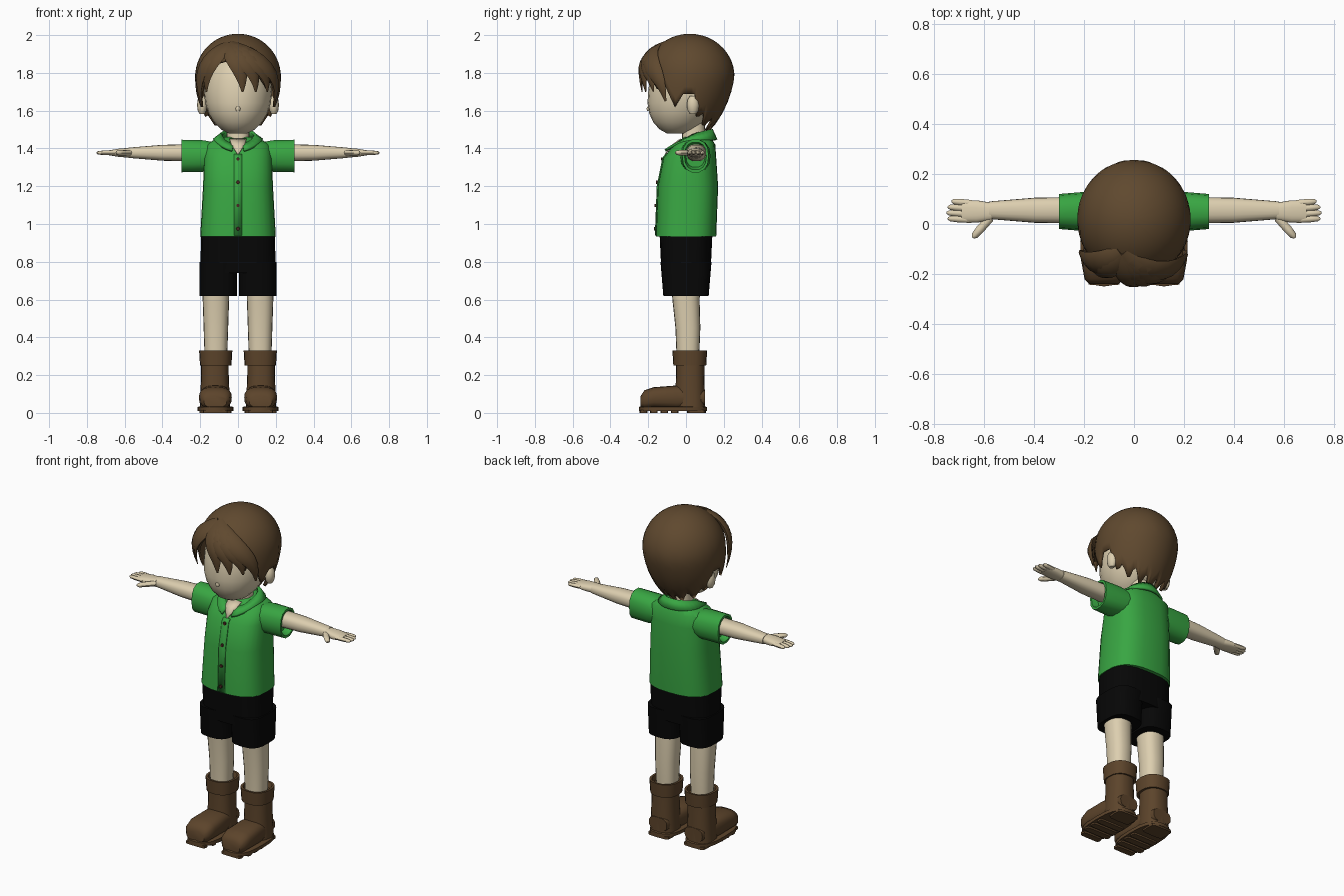
import bpy, bmesh
from math import sin, cos, pi, radians, sqrt
from mathutils import Vector

if "Cube" in bpy.data.objects:
    bpy.data.objects.remove(bpy.data.objects["Cube"])


def material(name, *colour):
    mat = bpy.data.materials.new(name)
    mat.use_nodes = True
    mat.diffuse_color = (*colour, 1)
    shader = mat.node_tree.nodes["Principled BSDF"]
    shader.inputs["Base Color"].default_value = (*colour, 1)
    return mat


SKIN = material("skin", .72, .62, .43)
HAIR = material("hair_brown", .115, .066, .028)
BOOT = material("boot_brown", .108, .058, .024)
GREEN = material("shirt_green", .04, .38, .055)
BLACK = material("shorts_black", .002, .002, .002)
BUTTON = material("button_red_brown", .07, .02, .015)


def make(name, verts, faces, mat, thick=0):
    bm = bmesh.new()
    bverts = [bm.verts.new(v) for v in verts]
    for face in faces:
        bm.faces.new([bverts[i] for i in face])
    bmesh.ops.recalc_face_normals(bm, faces=bm.faces)
    mesh = bpy.data.meshes.new(name)
    bm.to_mesh(mesh)
    bm.free()
    mesh.materials.append(mat)
    obj = bpy.data.objects.new(name, mesh)
    bpy.context.collection.objects.link(obj)
    if thick:
        solid = obj.modifiers.new("thickness", "SOLIDIFY")
        solid.thickness, solid.offset = thick, 0
    bpy.ops.object.select_all(action="DESELECT")
    obj.select_set(True)
    bpy.context.view_layer.objects.active = obj
    bpy.ops.object.shade_smooth_by_angle(angle=radians(45))


def grid_faces(rows, columns, closed=True):
    steps = columns if closed else columns - 1
    return [(r * columns + i, r * columns + (i + 1) % columns,
             (r + 1) * columns + (i + 1) % columns, (r + 1) * columns + i)
            for r in range(rows - 1) for i in range(steps)]


def tube(name, rings, mat):
    """Skin a stack of rings and cap both ends."""
    size = len(rings[0])
    last = (len(rings) - 1) * size
    caps = [tuple(range(size)), tuple(range(last, last + size))]
    make(name, [v for ring in rings for v in ring], grid_faces(len(rings), size) + caps, mat)


def loft(name, axis, centre, sections, mat, side=1, sides=20, power=2.4):
    """Rounded sections (position, half size, half size, optional shift) along an axis."""
    rings = []
    for place, half_a, half_b, *shift in sections:
        ring = []
        for i in range(sides):
            turn = 2 * pi * i / sides
            u, v = [(1 if k > 0 else -1) * abs(k) ** (2 / power) for k in (cos(turn), sin(turn))]
            a = centre[0] + half_a * u
            b = centre[1] + half_b * v + sum(shift)
            x, y, z = {"x": (place, a, b), "y": (a, place, b), "z": (a, b, place)}[axis]
            ring.append((x * side, y, z))
        rings.append(ring)
    tube(name, rings, mat)


def ball(name, centre, radii, mat, side=1, chin=0, sides=24):
    """Ellipsoid whose lower half can lean forward."""
    rings = []
    for r in range(1, sides // 2):
        tilt = pi * r / (sides // 2)
        lean = chin * max(0, -cos(tilt))
        ring = []
        for i in range(sides):
            turn = 2 * pi * i / sides
            unit = (sin(tilt) * cos(turn), sin(tilt) * sin(turn), cos(tilt))
            x, y, z = [c + k * u for c, k, u in zip(centre, radii, unit)]
            ring.append((x * side, y - lean, z))
        rings.append(ring)
    tube(name, rings, mat)


def sweep(name, path, mat, sides=8):
    """Flat tapered strand; path holds (point, outward, half width, half thickness)."""
    rings = []
    for i, (point, outward, width, thick) in enumerate(path):
        along = path[min(i + 1, len(path) - 1)][0] - path[max(i - 1, 0)][0]
        across = along.cross(outward).normalized()
        out = across.cross(along).normalized()
        turns = [2 * pi * k / sides for k in range(sides)]
        rings.append([point + across * width * cos(t) + out * thick * sin(t) for t in turns])
    tube(name, rings, mat)


def lerp(table, t):
    """Row values of a table sorted by its first column."""
    for low, high in zip(table, table[1:]):
        if t <= high[0]:
            blend = (t - low[0]) / (high[0] - low[0])
            return [a + (b - a) * blend for a, b in zip(low[1:], high[1:])]


# Head, nose and neck
ball("head", (0, -.01, 1.7), (.18, .19, .23), SKIN, chin=.04)
ball("nose", (0, -.195, 1.61), (.014, .014, .016), SKIN, sides=8)
loft("neck", "z", (0, .04), [(1.38, .07, .07), (1.45, .06, .06), (1.54, .06, .06)], SKIN)

# Hair: a dome that tapers to the nape
CROWN, WIDEST = 2, 1.78


def on_head(degrees, z, lift=0):
    drop = max(0, WIDEST - z)
    reach = (z - WIDEST) / (CROWN - WIDEST) if z > WIDEST else drop / .36
    scale = sqrt(max(.001, 1 - reach * reach))
    turn = radians(degrees)
    return Vector(((.22 * scale + lift) * sin(turn),
                   .02 - .15 * drop - (.23 * scale + lift) * cos(turn), z))


HEM = [(0, 1.88), (30, 1.85), (60, 1.72), (75, 1.62), (85, 1.69), (100, 1.69),
       (110, 1.57), (180, 1.5)]


def hem_height(degrees):
    height = lerp(HEM, abs(degrees))[0]
    if abs(degrees) > 110:
        height += .03 * cos(radians(degrees * 15))
    return height - (.07 if -10 < degrees < 50 else 0)


COLUMNS, ROWS = 72, 16
hair = [on_head(d, CROWN - (CROWN - hem_height(d)) * (r / ROWS) ** 2)
        for r in range(ROWS + 1) for d in [360 * c / COLUMNS - 180 for c in range(COLUMNS)]]
make("hair_dome", hair, grid_faces(ROWS + 1, COLUMNS) + [tuple(range(COLUMNS))], HAIR, .014)

# Fringe locks fan out from a side parting
PARTING, STEPS = -20, 10
for number, tip in enumerate((6, 24, 42, 62, -46, -62)):
    start, bend = (PARTING, 1.95), (tip * .8, 1.89)
    end = (tip, 1.65 if abs(tip) > 60 else 1.7)
    path = []
    for i in range(STEPS):
        t = i / (STEPS - 1)
        degrees, z = [(1 - t) ** 2 * a + 2 * t * (1 - t) * b + t * t * c
                      for a, b, c in zip(start, bend, end)]
        point = on_head(degrees, z, .03 * sin(pi * t * .8))
        taper = max(.06, sin(pi * (.25 + .72 * t)))
        path.append((point, point - Vector((0, 0, 1.7)), .055 * taper, .02 * taper))
    sweep(f"fringe_lock_{number}", path, HAIR)

# Shirt body
TORSO = [(.935, .2, .16, 0), (1.2, .185, .16, .01), (1.35, .18, .14, .02),
         (1.42, .17, .11, .045), (1.46, .1, .07, .06)]
loft("shirt_body", "z", (0, 0), TORSO, GREEN, sides=28, power=2.7)


def shirt_front(z):
    width, depth, shift = lerp(TORSO, z)
    return shift - depth


def front_strip(name, heights, widths, lift, mat):
    """Thin plate that follows the shirt front."""
    points = [(x, shirt_front(z) - lift, z)
              for z, w in zip(heights, widths) for x in (-w, 0, w)]
    make(name, points, grid_faces(len(heights), 3, False), mat, .006)


front_strip("button_placket", (.94, 1.2, 1.35, 1.37), [.022] * 4, .002, GREEN)
front_strip("open_neckline", (1.37, 1.42, 1.45), (.003, .035, .045), .005, SKIN)
for number in range(4):
    z = .975 + .123 * number
    y = shirt_front(z)
    loft(f"button_{number}", "y", (0, z), [(y, .01, .01), (y - .012, .009, .009)],
         BUTTON, sides=10, power=2)

# Collar: folded band, open and pointed at the front
COUNT, GAP = 25, radians(14)
inner, outer = [], []
for i in range(COUNT):
    turn = GAP + 2 * (pi - GAP) * i / (COUNT - 1)
    s, c = sin(turn), cos(turn)
    front = max(c, 0)
    inner.append((.085 * s, .045 - .09 * c, 1.475 - .025 * c - .025 * front))
    outer.append((.13 * s, .045 - .115 * c - .045 * front, 1.445 - .06 * front ** 2))
make("collar", inner + outer, grid_faces(2, COUNT, False), GREEN, .014)

# Hips of the shorts
loft("shorts_hips", "z", (0, 0), [(.74, .2, .13), (.95, .195, .14)], BLACK, power=3)

UP = Vector((0, 0, 1))
HAND = 1.377
for side, label in ((1, "left"), (-1, "right")):
    ball(f"{label}_ear", (.19, .037, 1.63), (.027, .033, .055), SKIN, side, sides=12)

    # Sleeve with a hollow end, arm and palm
    loft(f"{label}_sleeve", "x", (.05, 1.36),
         [(.11, .08, .07), (.18, .08, .085), (.3, .07, .088), (.3, .058, .074), (.26, .05, .06)],
         GREEN, side, sides=14)
    loft(f"{label}_arm", "x", (.055, HAND),
         [(.25, .053, .045), (.4, .05, .042), (.58, .035, .027)], SKIN, side)
    loft(f"{label}_palm", "x", (.05, HAND),
         [(.57, .035, .026), (.63, .045, .022), (.69, .042, .012)], SKIN, side)

    # Fingers and thumb
    digits = [(f"finger_{k}", (.65, .017 + .022 * k), (.75 - .005 * (k - 1) ** 2, .022 + .023 * k), .013)
              for k in range(4)]
    digits.append(("thumb", (.575, .025), (.645, -.055), .017))
    for name, base, tip, radius in digits:
        root, end = [Vector((x * side, y, HAND)) for x, y in (base, tip)]
        sweep(f"{label}_{name}", [(root.lerp(end, t), UP, radius * f, radius * f * .9)
                                  for t, f in ((0, 1), (.6, 1), (.9, .8), (1, .3))], SKIN)

    # Shorts leg and bare leg
    loft(f"{label}_shorts_leg", "z", (.105, 0), [(.62, .1, .12), (.8, .1, .135)],
         BLACK, side, power=3)
    loft(f"{label}_leg", "z", (.117, 0),
         [(.3, .06, .06, .01), (.45, .065, .066, .01), (.6, .07, .072)], SKIN, side)
    loft(f"{label}_thigh", "z", (.117, 0), [(.6, .07, .072), (.7, .07, .08)], SKIN, side)

    # Boot: shaft, folded cuff, foot, sole and treads
    loft(f"{label}_boot_shaft", "z", (.122, .022), [(.03, .08, .08), (.2, .073, .075), (.3, .073, .075)],
         BOOT, side)
    loft(f"{label}_boot_cuff", "z", (.118, .02),
         [(.25, .07, .07), (.25, .083, .087), (.33, .088, .092), (.33, .075, .08), (.3, .07, .07)],
         BOOT, side)
    loft(f"{label}_boot_foot", "y", (.12, .08),
         [(-.24, .06, .03, -.02), (-.22, .078, .05, -.01), (-.17, .087, .056),
          (-.05, .08, .065), (.1, .06, .04)], BOOT, side, power=2.8)
    loft(f"{label}_boot_sole", "z", (.12, -.07), [(.01, .095, .18), (.03, .095, .18), (.035, .085, .17)],
         BOOT, side, power=2.8)
    for k in range(5):
        heel = k == 4
        width, depth = (.07, .05) if heel else (.085 - .02 * (k == 0), .02)
        loft(f"{label}_boot_tread_{k}", "z", (.12, .055 if heel else .055 * k - .225),
             [(0, width, depth), (.015, width, depth)], BOOT, side, sides=12, power=6)
